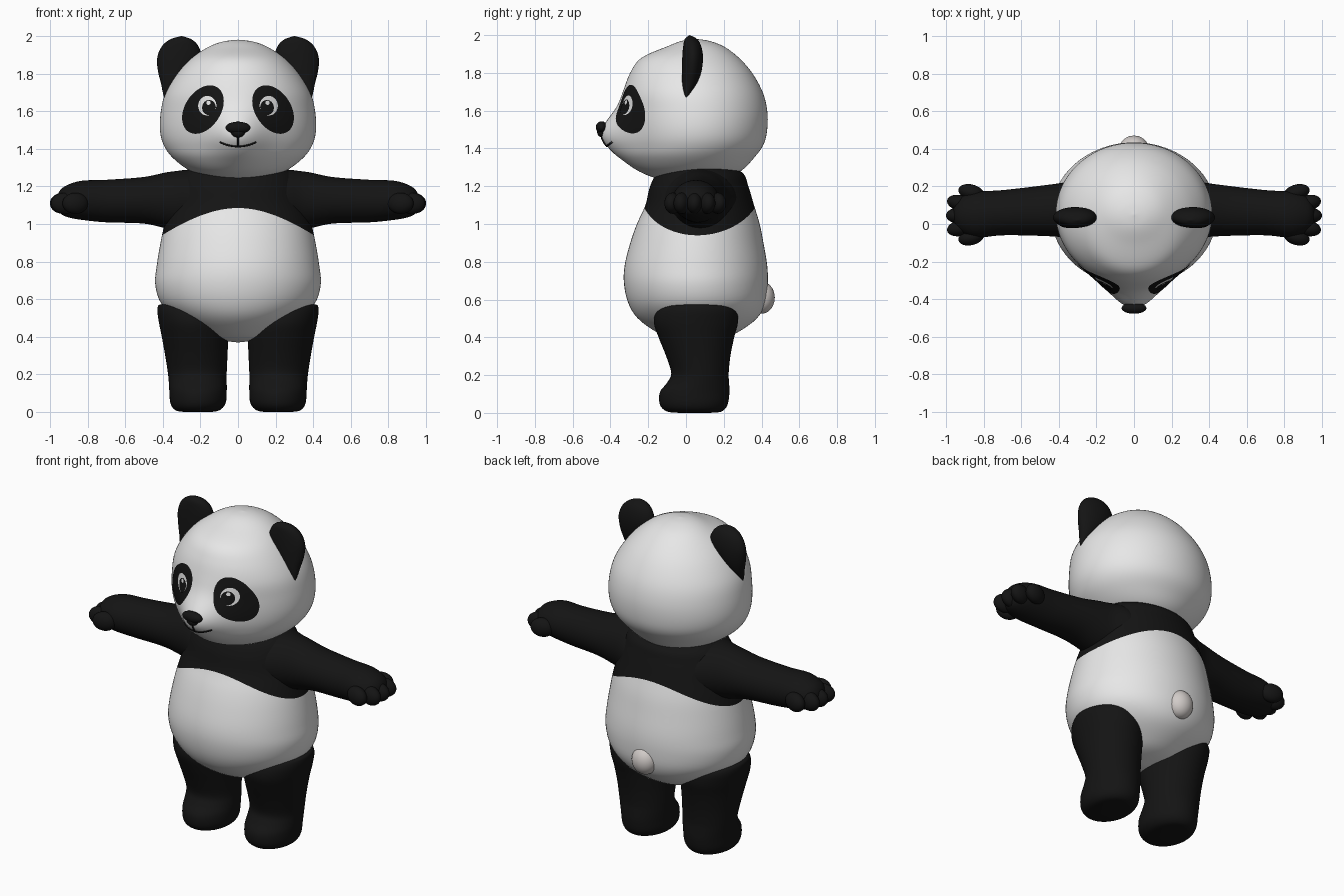
import bpy, bmesh, math
from mathutils import Matrix, Vector
from mathutils.bvhtree import BVHTree

old = bpy.data.objects.get("Cube")
if old:
    bpy.data.objects.remove(old)


def material(name, color):
    m = bpy.data.materials.new(name)
    m.use_nodes = True
    m.diffuse_color = (*color, 1)
    m.node_tree.nodes["Principled BSDF"].inputs["Base Color"].default_value = (*color, 1)
    return m


WHITE = material("white fur", (0.8, 0.8, 0.8))
BLACK = material("black fur", (0.007, 0.007, 0.007))
TAIL = material("tail grey", (0.64, 0.6, 0.58))


def finish(name, bm, mats, mirror=False):
    bmesh.ops.remove_doubles(bm, verts=bm.verts, dist=1e-5)
    bmesh.ops.recalc_face_normals(bm, faces=bm.faces)
    for f in bm.faces:
        f.smooth = True
    mesh = bpy.data.meshes.new(name)
    bm.to_mesh(mesh)
    for m in mats:
        mesh.materials.append(m)
    ob = bpy.data.objects.new(name, mesh)
    bpy.context.collection.objects.link(ob)
    if mirror:
        ob.modifiers.new("Mirror", 'MIRROR').use_mirror_merge = False
    return ob


def spline(rows, s):
    """Smooth curve through the rows, s from 0 to 1."""
    n = len(rows) - 1
    i = min(int(s * n), n - 1)
    t = s * n - i
    a, b, c, d = (rows[max(0, min(n, i + k))] for k in (-1, 0, 1, 2))
    return [q + t / 2 * (r - p + t * (2 * p - 5 * q + 4 * r - w + t * (3 * (q - r) + w - p)))
            for p, q, r, w in zip(a, b, c, d)]


def loft(name, rows, mats, along_x=False, segs=64, steps=48, edge=None, warp=None, mirror=False):
    """Elliptic rings from rows of (position, centre, radius, centre, radius).
    edge(angle) gives the height where the second material starts."""
    bm = bmesh.new()
    half = steps // 2
    cols = []
    for j in range(segs):
        ang = math.tau * j / segs
        cut = 0.5
        if edge:
            lo, hi = 0.0, 1.0
            for _ in range(30):
                cut = (lo + hi) / 2
                if spline(rows, cut)[0] < edge(ang):
                    lo = cut
                else:
                    hi = cut
        col = []
        for i in range(steps + 1):
            s = cut * i / half if i <= half else cut + (1 - cut) * (i - half) / half
            p, c, r, d, q = spline(rows, min(s, 1))
            u, v = c + max(r, 0) * math.cos(ang), d + max(q, 0) * math.sin(ang)
            co = Vector((p, u, v) if along_x else (u, v, p))
            col.append(bm.verts.new(warp(co) if warp else co))
        cols.append(col)
    for j in range(segs):
        a, b = cols[j], cols[(j + 1) % segs]
        for i in range(steps):
            f = bm.faces.new((a[i], b[i], b[i + 1], a[i + 1]))
            f.material_index = int(bool(edge) and i >= half)
    return finish(name, bm, mats, mirror)


def blobs(name, items, mat, mirror=False):
    """Ellipsoids from (centre, radii, turn about z)."""
    bm = bmesh.new()
    for centre, radii, turn in items:
        m = Matrix.Translation(centre) @ Matrix.Rotation(math.radians(turn), 4, 'Z') @ Matrix.Diagonal((*radii, 1))
        bmesh.ops.create_uvsphere(bm, u_segments=32, v_segments=20, radius=1, matrix=m)
    return finish(name, bm, [mat], mirror)


def z_rows(table):
    """(z, half width, front y, back y) to loft rows."""
    return [(z, 0, w, (f + b) / 2, (b - f) / 2) for z, w, f, b in table]


# Torso: white belly, black chest band above a curved edge
torso = z_rows([
    (0.37, 0, 0.06, 0.06), (0.39, 0.14, -0.07, 0.19), (0.43, 0.22, -0.16, 0.28),
    (0.5, 0.33, -0.255, 0.375), (0.58, 0.41, -0.305, 0.42), (0.68, 0.44, -0.328, 0.433),
    (0.78, 0.432, -0.325, 0.43), (0.9, 0.412, -0.295, 0.41), (1.0, 0.39, -0.26, 0.39),
    (1.1, 0.36, -0.215, 0.36), (1.2, 0.33, -0.19, 0.33), (1.27, 0.29, -0.15, 0.3),
    (1.32, 0.2, -0.06, 0.2), (1.34, 0, 0.06, 0.06)])
loft("torso", torso, [WHITE, BLACK], segs=96, steps=64,
     edge=lambda a: 1.085 - 0.145 * math.cos(a) ** 2)


# Head with the snout pushed forward
def snout(co):
    if co.y < 0.05:
        push = math.exp(-(co.x / 0.115) ** 2 / 2 - ((co.z - 1.47) / 0.1) ** 2 / 2)
        co.y -= 0.13 * push * min(1, (0.05 - co.y) / 0.2)
    return co


head_rows = z_rows([
    (1.22, 0, 0.05, 0.05), (1.235, 0.13, -0.12, 0.19), (1.28, 0.25, -0.23, 0.29),
    (1.35, 0.345, -0.29, 0.36), (1.42, 0.395, -0.31, 0.41), (1.5, 0.415, -0.32, 0.43),
    (1.6, 0.41, -0.325, 0.43), (1.7, 0.385, -0.325, 0.405), (1.8, 0.325, -0.295, 0.35),
    (1.88, 0.25, -0.235, 0.28), (1.94, 0.16, -0.1, 0.2), (1.97, 0.08, -0.02, 0.12),
    (1.98, 0, 0.05, 0.05)])
head = loft("head", head_rows, [WHITE], segs=112, steps=80, warp=snout)
tree = BVHTree.FromPolygons([v.co for v in head.data.vertices],
                            [p.vertices for p in head.data.polygons])


def on_face(x, z, lift):
    hit, normal, _, _ = tree.ray_cast(Vector((x, -2, z)), Vector((0, 1, 0)))
    return hit + normal * (lift if normal.y < 0 else -lift)


def face_disc(name, x, z, rx, rz, tilt, lift, mat):
    """Thin oval plate that follows the head surface."""
    bm = bmesh.new()
    t = math.radians(tilt)
    rings = []
    for k in range(9):
        ring = []
        for j in range(48):
            a = math.tau * j / 48
            u, v = rx * k / 8 * math.cos(a), rz * k / 8 * math.sin(a)
            ring.append(bm.verts.new(on_face(x + u * math.cos(t) - v * math.sin(t),
                                             z + u * math.sin(t) + v * math.cos(t), lift)))
        rings.append(ring)
    for a, b in zip(rings, rings[1:]):
        for j in range(48):
            bm.faces.new((a[j], a[j - 1], b[j - 1], b[j]))
    ob = finish(name, bm, [mat], True)
    if sum(p.normal.y for p in ob.data.polygons) > 0:
        ob.data.flip_normals()


# Eyes
face_disc("eye_patches", 0.185, 1.608, 0.095, 0.14, 33, 0.003, BLACK)
face_disc("eye_whites", 0.161, 1.628, 0.048, 0.052, 0, 0.005, WHITE)
face_disc("pupils", 0.151, 1.618, 0.036, 0.04, 0, 0.007, BLACK)
face_disc("eye_glints", 0.153, 1.643, 0.011, 0.011, 0, 0.009, WHITE)

# Nose and mouth
blobs("nose", [((0, -0.447, 1.512), (0.066, 0.03, 0.032), 0),
               ((0, -0.447, 1.49), (0.038, 0.024, 0.03), 0)], BLACK)


def face_line(name, points):
    cu = bpy.data.curves.new(name, 'CURVE')
    cu.dimensions = '3D'
    cu.bevel_depth = 0.005
    cu.materials.append(BLACK)
    sp = cu.splines.new('POLY')
    sp.points.add(len(points) - 1)
    for p, (x, z) in zip(sp.points, points):
        p.co = (*on_face(x, z, 0.001), 1)
    bpy.context.collection.objects.link(bpy.data.objects.new(name, cu))


face_line("lip_line", [(0, 1.415 + 0.01 * i) for i in range(7)])
face_line("mouth", [(0.0095 * i, 1.413 + 0.022 * (i / 10) ** 2) for i in range(-10, 11)])

# Ears tapering down the sides of the head
loft("ears", [(1.66, 0.39, 0, 0, 0), (1.7, 0.378, 0.022, 0.008, 0.02), (1.75, 0.355, 0.055, 0.02, 0.04),
              (1.81, 0.328, 0.097, 0.03, 0.052), (1.88, 0.313, 0.117, 0.035, 0.055),
              (1.94, 0.308, 0.1, 0.033, 0.048), (1.98, 0.304, 0.06, 0.026, 0.032),
              (2.0, 0.3, 0, 0.02, 0)], [BLACK], segs=40, steps=32, mirror=True)

# Arms and paws
loft("arms", [(0.2, 0.075, 0, 1.12, 0), (0.21, 0.075, 0.19, 1.12, 0.155), (0.35, 0.075, 0.15, 1.125, 0.154),
              (0.5, 0.07, 0.133, 1.126, 0.124), (0.7, 0.06, 0.12, 1.122, 0.113),
              (0.83, 0.05, 0.122, 1.126, 0.104), (0.91, 0.05, 0.1, 1.122, 0.084),
              (0.95, 0.05, 0.06, 1.118, 0.055), (0.968, 0.05, 0, 1.115, 0)],
     [BLACK], along_x=True, mirror=True)
blobs("fingers", [((x, y, 1.11), (0.07, 0.042, 0.056), turn) for x, y, turn in
                  ((0.865, 0.168, 15), (0.925, 0.112, 12), (0.93, 0.045, 0),
                   (0.925, -0.022, -12), (0.865, -0.07, -15))], BLACK, True)


# Legs with feet that bulge forward
legs = [(z, (a + b) / 2, (b - a) / 2, (f + k) / 2, (k - f) / 2) for z, a, b, f, k in (
    (0, 0.21, 0.21, 0.04, 0.04), (0.002, 0.13, 0.3, -0.07, 0.16), (0.015, 0.09, 0.34, -0.115, 0.2),
    (0.05, 0.065, 0.36, -0.14, 0.222), (0.11, 0.06, 0.365, -0.138, 0.23),
    (0.16, 0.06, 0.368, -0.1, 0.228), (0.21, 0.06, 0.373, -0.078, 0.226),
    (0.3, 0.056, 0.387, -0.105, 0.235), (0.4, 0.052, 0.405, -0.145, 0.255),
    (0.48, 0.055, 0.421, -0.17, 0.275), (0.55, 0.08, 0.428, -0.15, 0.265),
    (0.575, 0.14, 0.4, -0.09, 0.2), (0.58, 0.25, 0.25, 0.05, 0.05))]
loft("legs", legs, [BLACK], mirror=True)

# Tail
blobs("tail", [((0, 0.4, 0.61), (0.078, 0.07, 0.085), 0)], TAIL)
